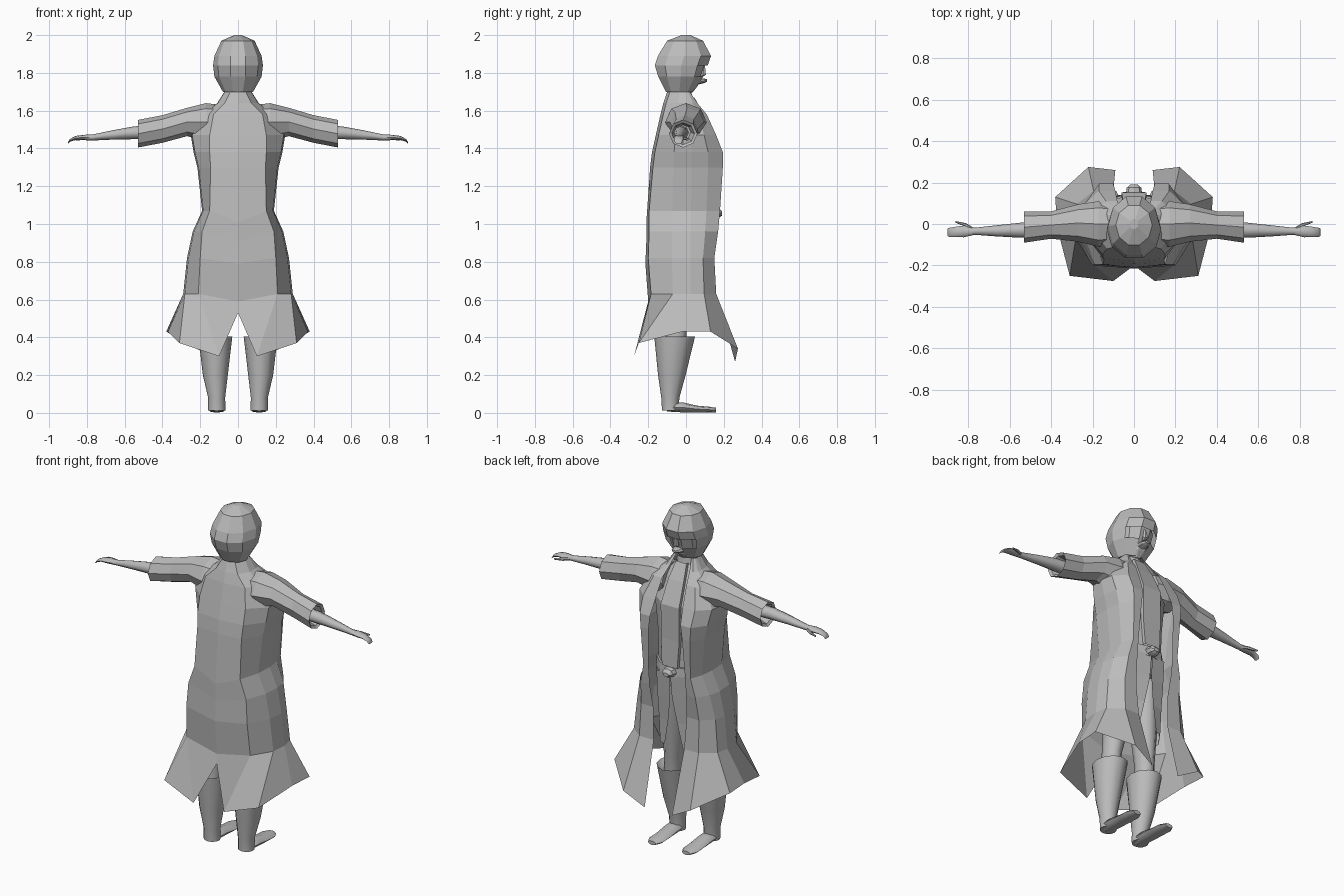
import bpy, bmesh, math

default_cube = bpy.data.objects.get("Cube")
if default_cube:
    bpy.data.objects.remove(default_cube, do_unlink=True)

grey = bpy.data.materials.new("plain grey")
grey.use_nodes = True
grey.diffuse_color = (.5, .5, .5, 1)
grey.node_tree.nodes["Principled BSDF"].inputs["Base Color"].default_value = (.5, .5, .5, 1)


def finish(name, builder, mirrored=False, smooth=False, keep=None):
    """Turn a bmesh into an object, dropping faces where keep says no."""
    if keep:
        dropped = [f for f in builder.faces if not keep(f.calc_center_median())]
        bmesh.ops.delete(builder, geom=dropped, context="FACES")
    bmesh.ops.recalc_face_normals(builder, faces=builder.faces[:])
    mesh = bpy.data.meshes.new(name)
    builder.to_mesh(mesh)
    builder.free()
    mesh.materials.append(grey)
    part = bpy.data.objects.new(name, mesh)
    bpy.context.collection.objects.link(part)
    if smooth:
        bpy.ops.object.select_all(action="DESELECT")
        part.select_set(True)
        bpy.context.view_layer.objects.active = part
        bpy.ops.object.shade_smooth_by_angle(angle=math.radians(50))
    if mirrored:
        part.modifiers.new("mirror", "MIRROR").use_axis[0] = True


def skin(name, rows, closed=False, capped=False, **options):
    """Join rows of points into a surface."""
    builder = bmesh.new()
    rings = [[builder.verts.new(point) for point in row] for row in rows]
    count = len(rings[0])
    for upper, lower in zip(rings, rings[1:]):
        for i in range(count if closed else count - 1):
            j = (i + 1) % count
            builder.faces.new((upper[i], upper[j], lower[j], lower[i]))
    if capped:
        builder.faces.new(rings[0])
        builder.faces.new(rings[-1])
    finish(name, builder, **options)


def tube(name, axis, sections, sides=8, **options):
    """Loft ellipses; a section is position, two centre values, two radii."""
    rows = []
    for position, centre_a, centre_b, radius_a, radius_b in sections:
        row = []
        for i in range(sides):
            angle = math.tau * i / sides
            point = [centre_a + radius_a * math.cos(angle),
                     centre_b + radius_b * math.sin(angle)]
            point.insert(axis, position)
            row.append(point)
        rows.append(row)
    skin(name, rows, closed=True, capped=True, **options)


X, Y, Z = range(3)


def coat_row(z, dip, back, panel, side, front, opening):
    """Half outline of the coat from the spine round to the front edge."""
    return [(0, back, z - dip), (panel, back + .015, z), (side * .97, back * .35, z),
            (side, front * .15, z), (side * .95, front * .6, z),
            ((side + opening) / 2, front, z), (opening, front, z)]


# Long open coat with seams dipping at the spine, flaring to pointed tails
coat_rows = [coat_row(*values) for values in (
    (1.7, 0, -.1, .04, .072, .02, .05),
    (1.64, 0, -.12, .07, .11, .06, .065),
    (1.58, 0, -.135, .13, .19, .11, .08),
    (1.47, 0, -.16, .15, .25, .16, .09),
    (1.38, 0, -.18, .15, .235, .195, .1),
    (1.3, 0, -.19, .145, .215, .195, .11),
    (1.07, .06, -.21, .15, .19, .18, .12),
    (.96, .05, -.21, .19, .24, .17, .12),
    (.82, .03, -.215, .2, .27, .15, .11),
    (.63, .04, -.2, .21, .29, .16, .1))]
coat_rows.append([(0, -.2, .53), (.1, -.275, .3), (.31, -.25, .37), (.37, -.02, .43),
                  (.38, .13, .43), (.22, .275, .34), (.09, .26, .27)])
skin("coat", coat_rows, mirrored=True)

# Wide sleeves, turned in at the cuff
tube("sleeves", X, [
    (.09, 0, 1.54, .1, .09), (.17, 0, 1.54, .11, .1), (.27, .005, 1.54, .09, .075),
    (.4, -.005, 1.503, .066, .073), (.53, -.015, 1.478, .075, .073),
    (.52, -.015, 1.478, .06, .058), (.45, -.015, 1.485, .04, .04)], mirrored=True)

# Forearms with flat, drooping hands and thumbs
tube("forearms_and_hands", X, [
    (.44, -.025, 1.485, .04, .036), (.55, -.03, 1.483, .036, .034),
    (.66, -.033, 1.472, .027, .025), (.77, -.035, 1.458, .017, .016),
    (.82, -.036, 1.458, .028, .014), (.86, -.038, 1.455, .025, .011),
    (.89, -.04, 1.443, .022, .007), (.9, -.04, 1.43, .018, .004)],
    mirrored=True, smooth=True)
tube("thumbs", X, [
    (.77, -.03, 1.458, .01, .009), (.81, -.005, 1.452, .009, .009),
    (.86, .01, 1.447, .004, .005)], sides=6, mirrored=True, smooth=True)

# Tunic body, neck, belt and buckle
tube("tunic_body", Z, [
    (1.66, 0, -.03, .065, .065), (1.58, 0, -.02, .13, .1),
    (1.45, 0, 0, .18, .14), (1.25, 0, -.01, .16, .15),
    (1.07, 0, -.01, .155, .15), (.95, 0, -.02, .16, .13)], sides=12)
tube("neck", Z, [(1.77, 0, -.03, .06, .065), (1.69, 0, -.035, .065, .065),
                 (1.63, 0, -.03, .08, .075)], smooth=True)
tube("belt", Z, [(1.09, 0, -.01, .165, .162), (1.03, 0, -.01, .168, .165)], sides=12)
tube("buckle", Y, [(.14, 0, 1.06, .04, .03), (.175, 0, 1.06, .035, .025),
                   (.19, 0, 1.055, .018, .012)])

# Flat strip down the chest
skin("chest_strip", [[(-w, y - .02, z), (-w, y, z), (w, y, z), (w, y - .02, z)]
                     for z, y, w in ((1.67, .045, .035), (1.58, .095, .05),
                                     (1.45, .152, .06), (1.25, .15, .06),
                                     (1.09, .155, .05))])

# Tunic tails split by an inverted V
skin("tunic_tails", [
    [(gap, front, z), (.1, front - .015, z), (.16, front - .1, z), (.15, -.09, z)]
    for z, gap, front in ((1.04, .001, .15), (.9, .006, .14),
                          (.75, .03, .125), (.6, .06, .115))], mirrored=True)

# Trousers, flared boots and feet
tube("trousers", Z, [
    (1.0, .075, -.02, .073, .1), (.7, .09, -.03, .07, .085),
    (.47, .115, -.05, .05, .06), (.34, .12, -.06, .05, .06)],
    sides=10, mirrored=True, smooth=True)
tube("boots", Z, [
    (.37, .12, -.06, .055, .065), (.405, .12, -.06, .09, .108),
    (.2, .12, -.075, .066, .073), (.08, .113, -.083, .045, .048),
    (.012, .112, -.083, .046, .044)], sides=12, mirrored=True, smooth=True)
tube("feet", Y, [
    (-.1, .112, .025, .03, .018), (-.06, .112, .03, .045, .025),
    (-.01, .112, .028, .044, .026), (.06, .112, .02, .047, .018),
    (.12, .112, .017, .047, .016), (.16, .112, .015, .026, .012)],
    mirrored=True, smooth=True)


def outside_face(centre):
    """True away from the face opening, whose top is a pointed fringe."""
    return centre.y < .05 or centre.z > 1.85 or abs(centre.x) > .1


# Angular hair with a ridge round the back of the head
tube("hair", Z, [
    (2.0, 0, 0, .02, .025), (1.97, 0, -.005, .088, .1), (1.89, 0, -.008, .125, .148),
    (1.84, 0, -.025, .132, .147), (1.78, 0, -.028, .125, .125),
    (1.7, 0, -.035, .08, .075)], sides=10, keep=outside_face)

# Face with nose and a jutting lip
tube("face", Z, [
    (1.92, 0, 0, .09, .09), (1.85, 0, 0, .1, .105), (1.78, 0, -.01, .09, .09),
    (1.73, 0, 0, .065, .065), (1.695, 0, 0, .03, .035)], sides=10)
tube("nose", Z, [(1.84, 0, .095, .01, .006), (1.79, 0, .09, .014, .018),
                 (1.78, 0, .08, .01, .01)], sides=6)
tube("lip", Y, [(.06, 0, 1.755, .035, .018), (.095, 0, 1.758, .028, .012),
                (.112, 0, 1.76, .014, .007)])
